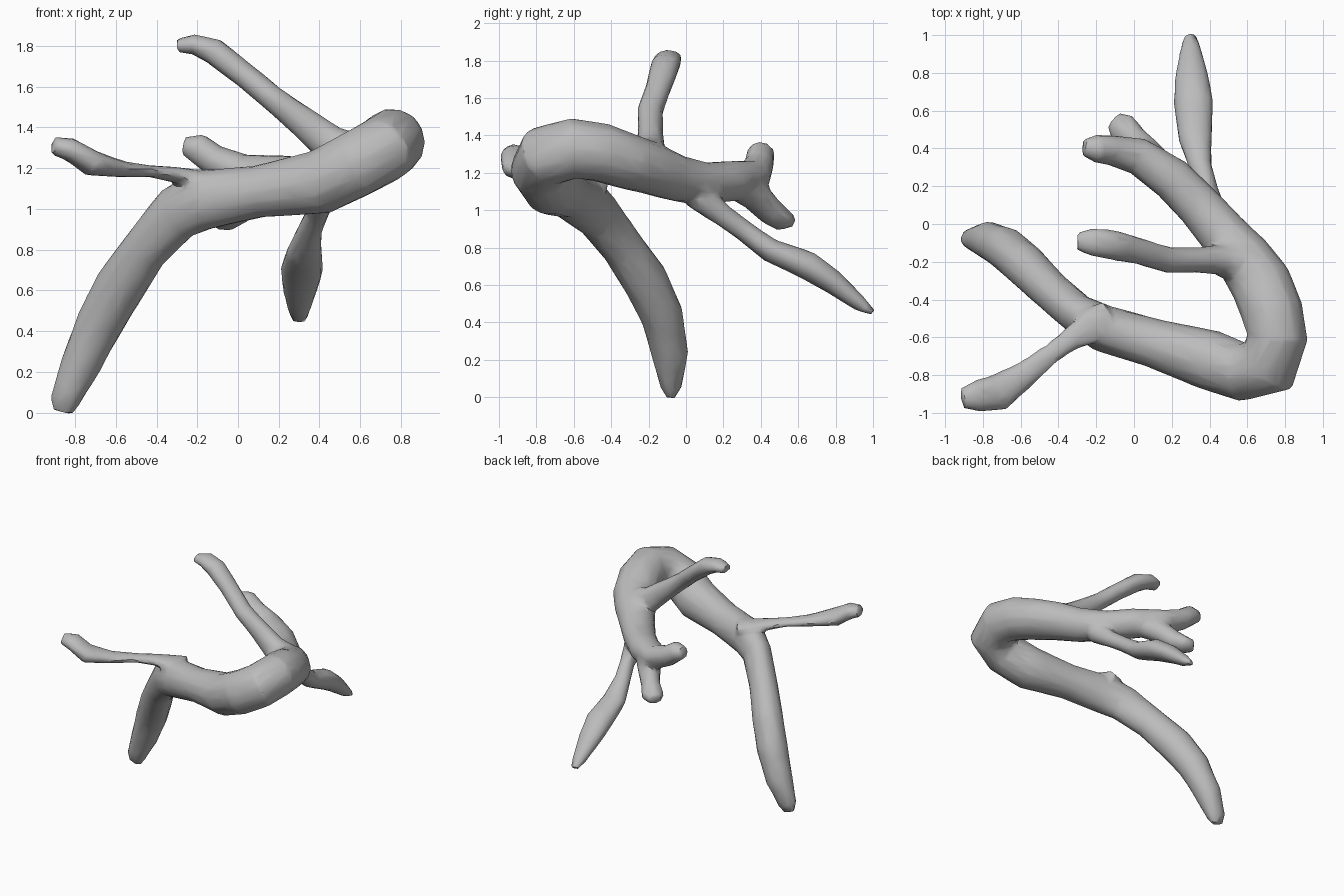
import bpy
import math
from mathutils import Vector

SIDES = 14
UP = Vector((0, 0, 1))

default_cube = bpy.data.objects.get("Cube")
if default_cube:
    bpy.data.objects.remove(default_cube, do_unlink=True)


def plain_material(name, value):
    material = bpy.data.materials.new(name)
    material.use_nodes = True
    colour = (value, value, value, 1)
    material.diffuse_color = colour
    material.node_tree.nodes["Principled BSDF"].inputs["Base Color"].default_value = colour
    return material


def limb(name, stations):
    """Closed tube through stations of (x, y, z, half width, half height)."""
    centres = [Vector(s[:3]) for s in stations]
    last = len(stations) - 1
    verts, faces = [], []
    for i, station in enumerate(stations):
        # Ring frame: one axis stays level, the other is square to the path
        tangent = (centres[min(i + 1, last)] - centres[max(i - 1, 0)]).normalized()
        side = tangent.cross(UP).normalized()
        rise = side.cross(tangent)
        half_width, half_height = station[3:]
        for k in range(SIDES):
            angle = math.tau * k / SIDES
            verts.append(centres[i] + side * half_width * math.cos(angle)
                         + rise * half_height * math.sin(angle))
    for i in range(last):
        for k in range(SIDES):
            a, b = i * SIDES + k, i * SIDES + (k + 1) % SIDES
            faces.append((a, b, b + SIDES, a + SIDES))
    faces.append(tuple(reversed(range(SIDES))))
    faces.append(tuple(range(last * SIDES, (last + 1) * SIDES)))
    mesh = bpy.data.meshes.new(name)
    mesh.from_pydata(verts, [], faces)
    obj = bpy.data.objects.new(name, mesh)
    bpy.context.collection.objects.link(obj)
    return obj


# Trunk: from the foot, up the leg, round the bend and back to the upper fork
trunk = limb("branch", [
    (-.865, -.08, 0, .025, .05),
    (-.85, -.08, .06, .06, .075),
    (-.775, -.085, .23, .1, .1),
    (-.68, -.13, .44, .115, .12),
    (-.58, -.215, .62, .115, .13),
    (-.45, -.345, .81, .105, .12),
    (-.3, -.475, .98, .105, .14),
    (-.17, -.55, 1.045, .125, .15),
    (.1, -.63, 1.085, .13, .13),
    (.4, -.72, 1.13, .16, .16),
    (.58, -.785, 1.22, .155, .165),
    (.71, -.75, 1.29, .175, .165),
    (.76, -.6, 1.33, .16, .165),
    (.73, -.46, 1.31, .165, .16),
    (.67, -.31, 1.26, .165, .15),
    (.58, -.18, 1.22, .15, .14),
    (.47, -.05, 1.17, .13, .125),
    (.34, .1, 1.145, .12, .112),
    (.2, .24, 1.155, .115, .11),
    (.02, .36, 1.18, .1, .09),
    (-.12, .39, 1.24, .08, .078),
    (-.2, .4, 1.3, .075, .075),
    (-.27, .405, 1.31, .045, .045),
])

# Short lower fork at the back
lower_fork = limb("lower_fork", [
    (.18, .26, 1.14, .08, .08),
    (.07, .37, 1.08, .085, .085),
    (0, .45, .995, .07, .075),
    (-.06, .51, .95, .085, .06),
    (-.11, .55, .94, .05, .04),
])

# Raised twig above the bend
upper_twig = limb("upper_twig", [
    (.58, -.21, 1.26, .13, .11),
    (.45, -.19, 1.32, .08, .095),
    (.34, -.19, 1.41, .068, .08),
    (.18, -.19, 1.535, .07, .064),
    (.03, -.145, 1.66, .07, .062),
    (-.12, -.11, 1.775, .08, .066),
    (-.22, -.095, 1.81, .075, .05),
    (-.3, -.09, 1.8, .05, .035),
])

# Thin twig reaching forward from the knee
front_twig = limb("front_twig", [
    (-.12, -.5, 1.14, .1, .06),
    (-.22, -.54, 1.145, .1, .05),
    (-.32, -.6, 1.17, .065, .038),
    (-.43, -.68, 1.185, .055, .03),
    (-.57, -.79, 1.195, .07, .04),
    (-.72, -.895, 1.225, .1, .064),
    (-.83, -.91, 1.295, .085, .058),
    (-.91, -.925, 1.31, .055, .044),
])

# Drooping leaf at the back
leaf = limb("leaf", [
    (.41, .06, 1.08, .08, .08),
    (.385, .2, .97, .055, .06),
    (.35, .31, .89, .062, .056),
    (.325, .45, .785, .09, .064),
    (.315, .65, .705, .106, .078),
    (.305, .78, .62, .09, .066),
    (.3, .93, .5, .055, .042),
    (.3, 1, .45, .035, .018),
])

# Weld all limbs into one skin with soft joints and broad facets
bpy.ops.object.select_all(action="DESELECT")
for part in (trunk, lower_fork, upper_twig, front_twig, leaf):
    part.select_set(True)
bpy.context.view_layer.objects.active = trunk
bpy.ops.object.join()

weld = trunk.modifiers.new("weld", "REMESH")
weld.mode = "VOXEL"
weld.voxel_size = .015
soften = trunk.modifiers.new("soften", "SMOOTH")
soften.factor = .5
soften.iterations = 6
facets = trunk.modifiers.new("facets", "DECIMATE")
facets.ratio = .05
for name in ("weld", "soften", "facets"):
    bpy.ops.object.modifier_apply(modifier=name)

trunk.data.materials.clear()
trunk.data.materials.append(plain_material("plain_grey", .5))
bpy.ops.object.shade_smooth_by_angle(angle=math.radians(35))
